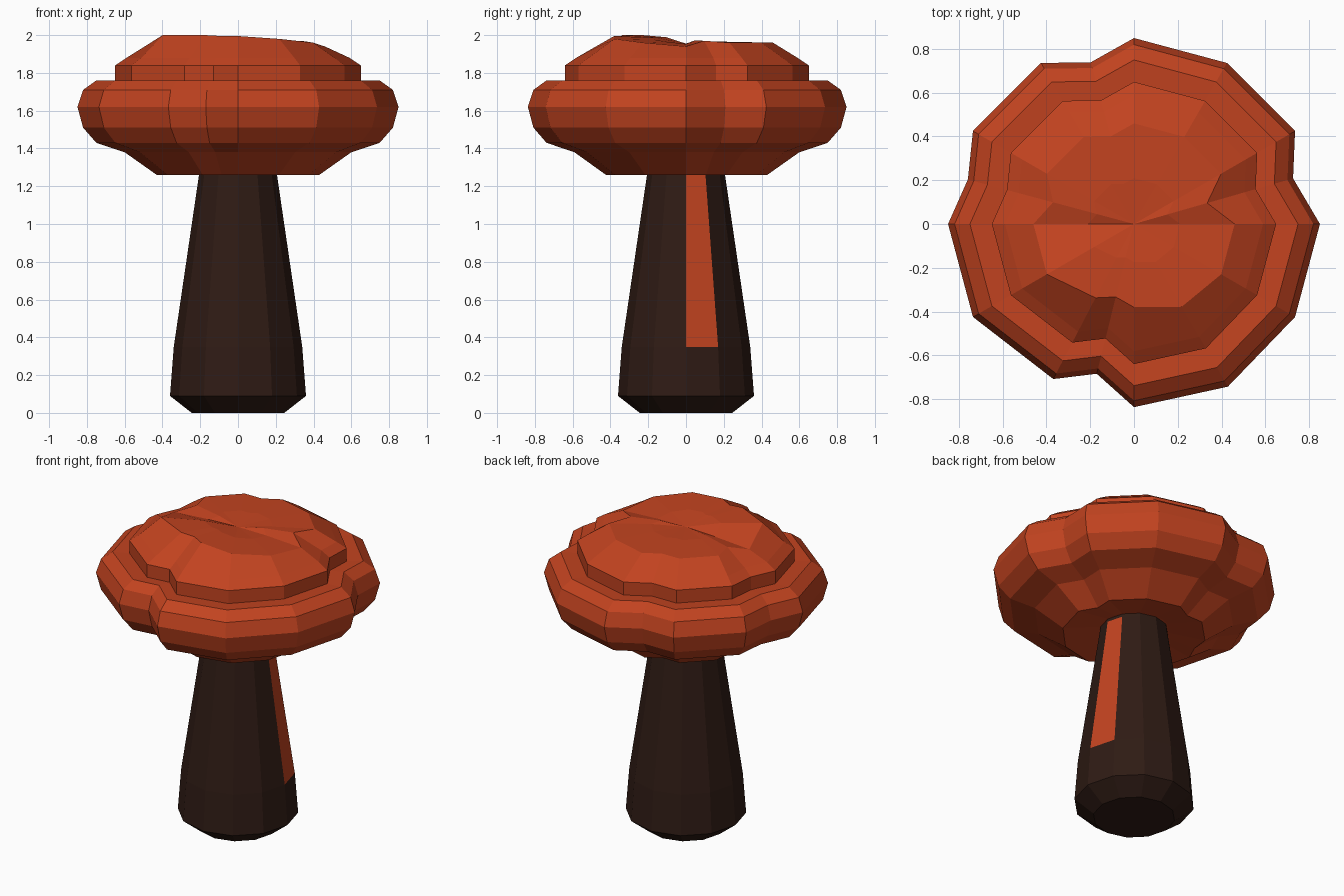
import bpy, math

if "Cube" in bpy.data.objects:
    bpy.data.objects.remove(bpy.data.objects["Cube"])


def material(name, color):
    m = bpy.data.materials.new(name)
    m.diffuse_color = (*color, 1)
    m.use_nodes = True
    m.node_tree.nodes["Principled BSDF"].inputs["Base Color"].default_value = m.diffuse_color
    return m


ORANGE = material("orange", (0.54, 0.056, 0.014))
BROWN = material("dark_brown", (0.028, 0.011, 0.007))


def lathe(name, angles, profile, point, mats):
    """Skin rings of points; a profile end with radius 0 becomes a fan."""
    n = len(angles)
    verts = [point(i, r, z) for r, z in profile for i in range(n)]
    faces = []
    for k in range(len(profile) - 1):
        for i in range(n):
            j = (i + 1) % n
            faces.append((k*n + i, k*n + j, (k+1)*n + j, (k+1)*n + i))
    faces.append(tuple(reversed(range(n))))
    last = (len(profile) - 1) * n
    verts.append((0, 0, sum(v[2] for v in verts[last:]) / n - 0.015))
    for i in range(n):
        faces.append((last + i, last + (i + 1) % n, len(verts) - 1))
    mesh = bpy.data.meshes.new(name)
    mesh.from_pydata(verts, [], faces)
    for m in mats:
        mesh.materials.append(m)
    ob = bpy.data.objects.new(name, mesh)
    bpy.context.collection.objects.link(ob)
    return ob


def polar(a, r, z):
    a = math.radians(a)
    return (r * math.cos(a), r * math.sin(a), z)


# Stem: twelve sides, with one orange stripe face on the right
stem_angles = [30 * i for i in range(12)]
stem = lathe("stem", stem_angles,
             [(0.245, 0), (0.36, 0.09), (0.34, 0.35), (0.205, 1.27), (0.2, 1.32)],
             lambda i, r, z: polar(stem_angles[i], r, z), [BROWN, ORANGE])
stem.data.polygons[24].material_index = 1

# Cap: angle, radius factor, height and radius change of the crown
cap_sides = [
    (0, 1, -0.02, 1), (16, 0.89, 0.01, 0.85), (30, 1, 0, 1), (60, 1, 0, 1),
    (90, 1, 0, 1), (105, 0.9, 0, 1), (120, 1, 0, 1), (150, 1, 0, 1),
    (165, 0.925, 0, 0.9), (180, 1, -0.03, 1), (210, 1, 0.04, 1),
    (242.5, 0.94, 0.04, 0.88), (256, 0.83, 0.035, 0.9), (270, 0.985, 0.035, 0.84),
    (300, 1.01, 0.02, 0.94), (330, 1, 0, 1)]
cap_profile = [(0.21, 1.29), (0.43, 1.26), (0.60, 1.38), (0.75, 1.43), (0.82, 1.51),
               (0.85, 1.62), (0.82, 1.71), (0.75, 1.76), (0.65, 1.755), (0.65, 1.84),
               (0.59, 1.88), (0.46, 1.96), (0.21, 1.965)]


def cap_point(i, r, z):
    a, f, dz, dr = cap_sides[i]
    if r < 0.3 and z < 1.5:
        f = 1
    if r < 0.5 and z > 1.9:
        r *= dr
        z += dz * (1 if r > 0.3 else 0.6)
    return polar(a, r * f, z)


lathe("cap", cap_sides, cap_profile, cap_point, [ORANGE])
